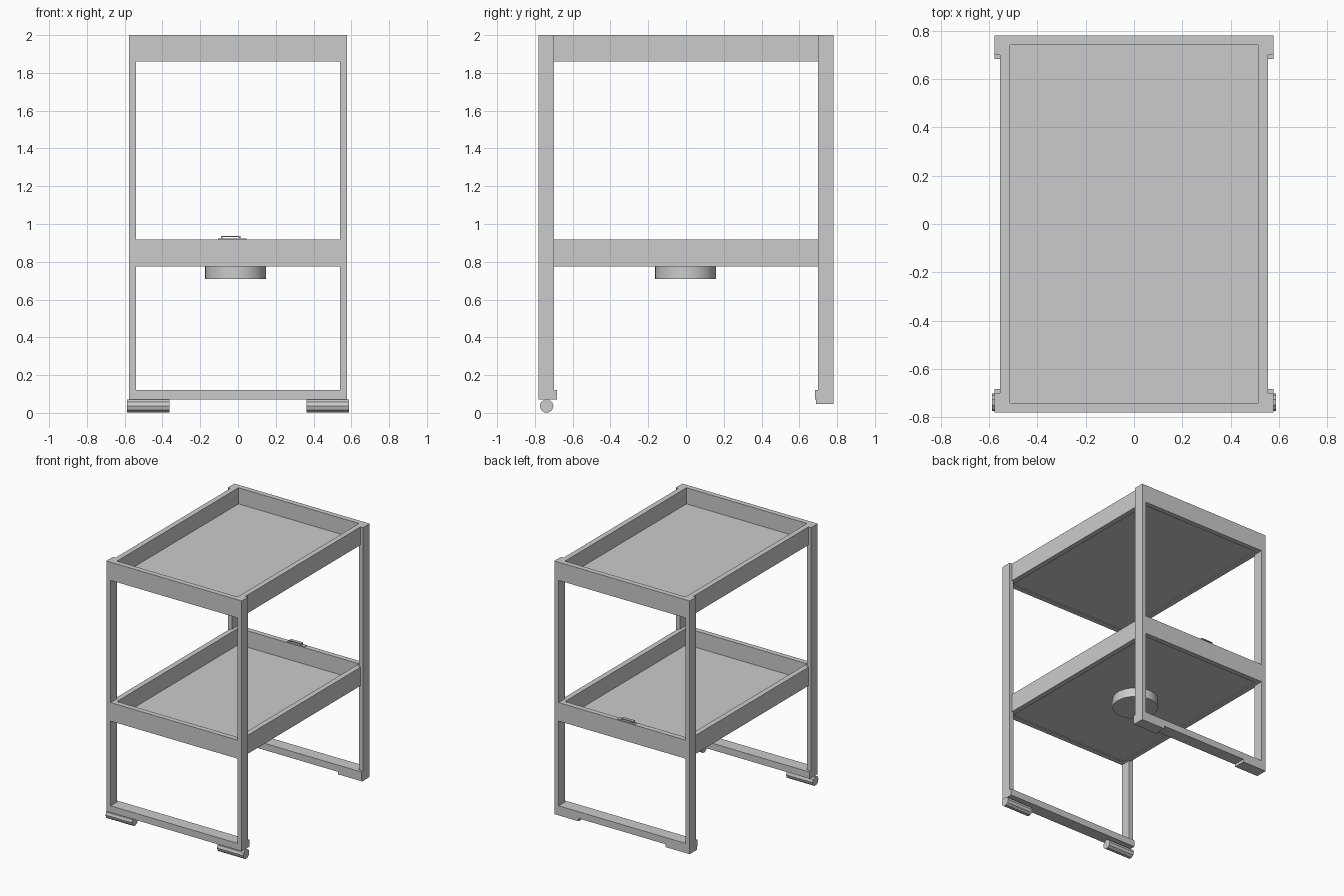
import bpy, math
from mathutils import Matrix

if "Cube" in bpy.data.objects:
    bpy.data.objects.remove(bpy.data.objects["Cube"])


def box(name, x0, x1, y0, y1, z0, z1):
    bpy.ops.mesh.primitive_cube_add(size=1)
    o = bpy.context.object
    o.name = name
    o.data.transform(Matrix.Diagonal((x1 - x0, y1 - y0, z1 - z0, 1)))
    o.location = ((x0 + x1) / 2, (y0 + y1) / 2, (z0 + z1) / 2)
    return o


def cylinder(name, sides, radius, depth, loc, rot=(0, 0, 0)):
    bpy.ops.mesh.primitive_cylinder_add(vertices=sides, radius=radius, depth=depth,
                                        location=loc, rotation=rot)
    o = bpy.context.object
    o.name = name
    bpy.ops.object.shade_smooth_by_angle(angle=math.radians(30))
    return o


W, D = 0.577, 0.78        # half width and half depth of the frame
PX, PY = 0.54, 0.70       # inner faces of the posts


def span(s, a, b):
    return (a, b) if s > 0 else (-b, -a)


# end frames: posts and floor bars
for s, end in ((-1, "front"), (1, "back")):
    for t, side in ((-1, "left"), (1, "right")):
        box(f"{end}_{side}_post", *span(t, PX, W), *span(s, PY, D), 0.07, 2.0)
    box(f"{end}_floor_bar", -W, W, *span(s, 0.683, D), 0.07, 0.122)

# trays: end rails, side rails and floor panel
for level, z0, z1 in (("lower", 0.775, 0.918), ("upper", 1.86, 2.0)):
    for s, end in ((-1, "front"), (1, "back")):
        box(f"{level}_tray_{end}_rail", -PX, PX, *span(s, 0.74, D), z0, z1)
    for t, side in ((-1, "left"), (1, "right")):
        box(f"{level}_tray_{side}_rail", *span(t, 0.514, 0.555), -0.74, 0.74, z0, z1)
    box(f"{level}_tray_floor", -0.514, 0.514, -0.74, 0.74, z0 + 0.006, z0 + 0.016)

# front rollers and back foot pads
for t, side in ((-1, "left"), (1, "right")):
    cylinder(f"{side}_roller", 10, 0.036, 0.225, (t * 0.475, -0.738, 0.036),
             (0, math.pi / 2, 0))
    box(f"{side}_foot_pad", *span(t, 0.37, W), 0.688, D, 0.048, 0.075)

# round drum under the lower tray
cylinder("under_tray_drum", 32, 0.162, 0.076, (-0.013, -0.002, 0.748))

# small latch on the back rim of the lower tray
box("latch_plate", -0.105, 0.045, 0.745, 0.775, 0.916, 0.923)
for x in (-0.085, 0.01):
    box("latch_leg", x - 0.004, x + 0.004, 0.748, 0.772, 0.921, 0.934)
box("latch_bar", -0.089, 0.014, 0.748, 0.772, 0.931, 0.937)
